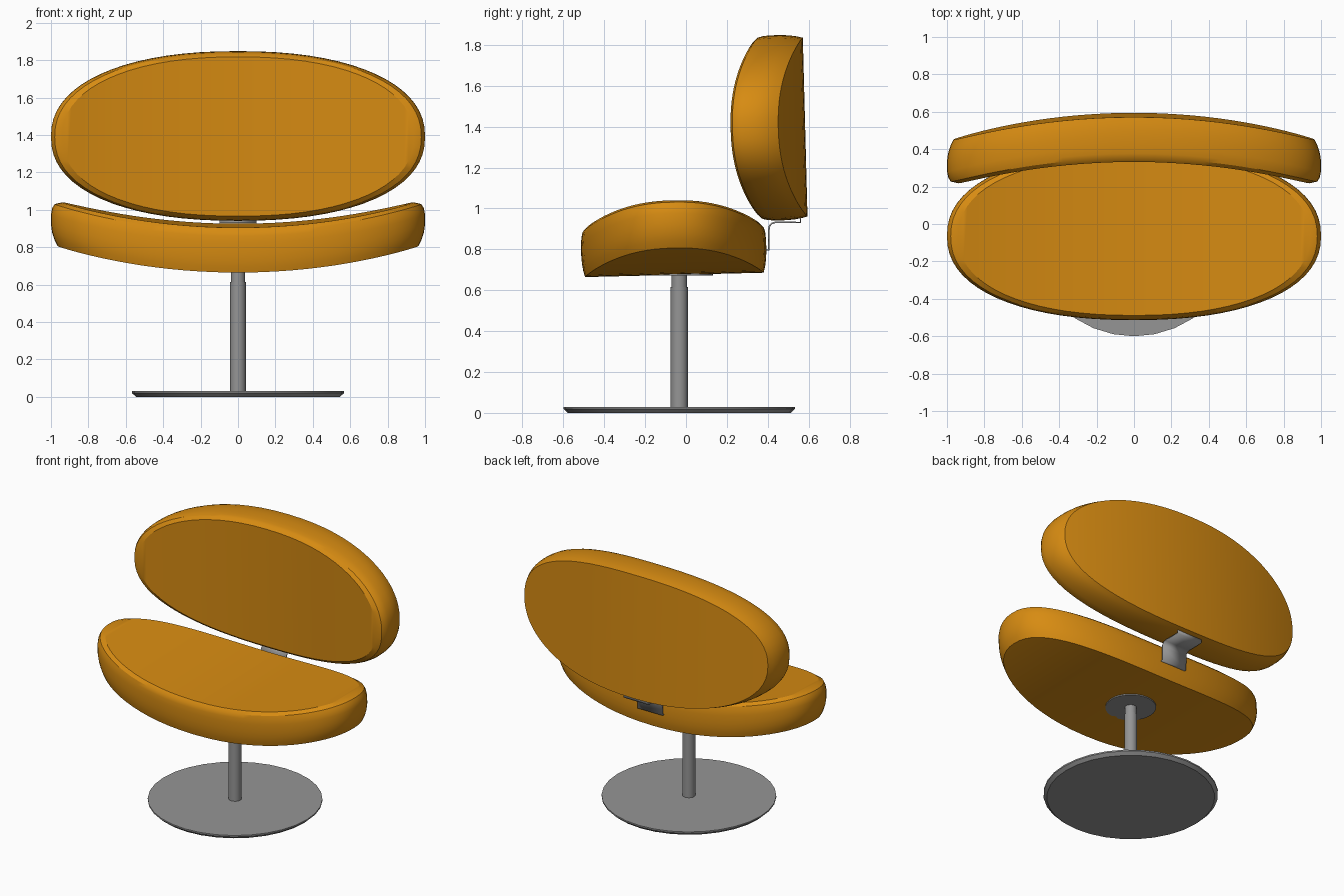
import bpy, bmesh, math
from mathutils import Matrix

if "Cube" in bpy.data.objects:
    bpy.data.objects.remove(bpy.data.objects["Cube"], do_unlink=True)


def material(name, rgb):
    m = bpy.data.materials.new(name)
    m.use_nodes = True
    m.diffuse_color = (*rgb, 1)
    m.node_tree.nodes["Principled BSDF"].inputs["Base Color"].default_value = (*rgb, 1)
    return m


ORANGE = material("orange fabric", (0.68, 0.26, 0.006))
GREY = material("grey metal", (0.3, 0.3, 0.3))


def finish(name, bm, mat, matrix=Matrix(), angle=30):
    bmesh.ops.recalc_face_normals(bm, faces=bm.faces)
    mesh = bpy.data.meshes.new(name)
    bm.to_mesh(mesh)
    bm.free()
    mesh.materials.append(mat)
    obj = bpy.data.objects.new(name, mesh)
    bpy.context.collection.objects.link(obj)
    obj.matrix_world = matrix
    bpy.ops.object.select_all(action="DESELECT")
    obj.select_set(True)
    bpy.context.view_layer.objects.active = obj
    bpy.ops.object.shade_smooth_by_angle(angle=math.radians(angle))
    return obj


# Oval cushion: stacked scaled outlines, bent upward toward both ends
def cushion(name, centre, tilt, sides=72, power=2.25, half_depth=0.453, bend=3.6):
    profile = [(0.965, -0.12), (0.982, -0.09), (0.994, -0.055), (1, -0.015),
               (1, 0.04), (0.993, 0.075), (0.98, 0.1), (0.94, 0.12)]

    def spread(v):
        return math.copysign(abs(v) ** (2 / power), v)

    bm = bmesh.new()
    rings = []
    for scale, height in profile:
        ring = []
        for i in range(sides):
            a = math.tau * i / sides
            x = scale * spread(math.cos(a))
            y = scale * half_depth * spread(math.sin(a))
            ring.append(bm.verts.new((x, y, height + bend - math.sqrt(bend ** 2 - x * x))))
        rings.append(ring)
    for low, high in zip(rings, rings[1:]):
        for i in range(sides):
            j = (i + 1) % sides
            bm.faces.new((low[i], low[j], high[j], high[i]))
    # Cross strips close the two broad faces
    for ring in (rings[0], rings[-1]):
        for i in range(sides // 2):
            strip = [ring[i], ring[i + 1], ring[sides - i - 1], ring[(sides - i) % sides]]
            bm.faces.new(list(dict.fromkeys(strip)))
    matrix = Matrix.Translation(centre) @ Matrix.Rotation(math.radians(tilt), 4, "X")
    return finish(name, bm, ORANGE, matrix)


# Round part lathed from (radius, height) pairs about the pedestal axis
def turned(name, profile, sides=32):
    bm = bmesh.new()
    rings = [[bm.verts.new((r * math.cos(math.tau * i / sides),
                            r * math.sin(math.tau * i / sides), z)) for i in range(sides)]
             for r, z in profile]
    for low, high in zip(rings, rings[1:]):
        for i in range(sides):
            j = (i + 1) % sides
            bm.faces.new((low[i], low[j], high[j], high[i]))
    bm.faces.new(rings[0])
    bm.faces.new(rings[-1])
    return finish(name, bm, GREY, Matrix.Translation((0, -0.033, 0)))


cushion("seat_cushion", (0, -0.06, 0.795), 1.4)
cushion("back_cushion", (0, 0.463, 1.395), 91.5)

# Pedestal
turned("base_disc", [(0.545, 0), (0.567, 0.02), (0.567, 0.03)])
turned("lower_post", [(0.042, 0.03), (0.042, 0.615)], 24)
turned("upper_post", [(0.038, 0.615), (0.038, 0.68)], 24)
turned("seat_mount", [(0.165, 0.672), (0.165, 0.69)])

# Bent strap joining the back to the seat
path = [(0.38, 0.797), (0.405, 0.797), (0.405, 0.895), (0.409, 0.915),
        (0.42, 0.927), (0.437, 0.932), (0.56, 0.932), (0.56, 0.96)]
bm = bmesh.new()
rows = [[bm.verts.new((x, y, z)) for x in (-0.1, 0.1)] for y, z in path]
for a, b in zip(rows, rows[1:]):
    bm.faces.new((a[0], a[1], b[1], b[0]))
strap = finish("back_bracket", bm, GREY, angle=35)
solid = strap.modifiers.new("thickness", "SOLIDIFY")
solid.thickness = 0.008
solid.offset = 0
